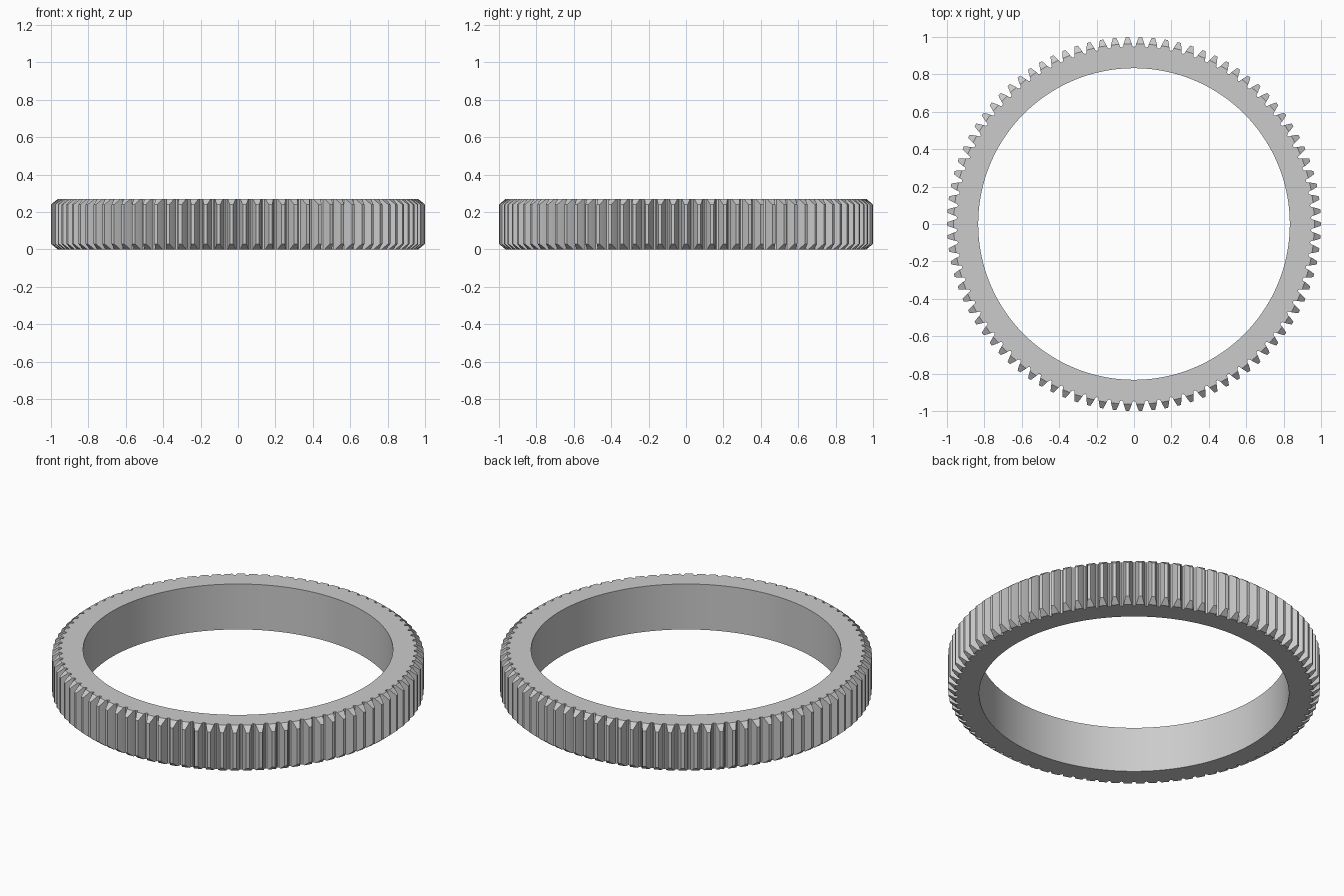
import bpy, bmesh
from math import pi, tan, acos, cos, sin, radians
from mathutils import Matrix

if "Cube" in bpy.data.objects:
    bpy.data.objects.remove(bpy.data.objects["Cube"], do_unlink=True)

# Gear dimensions
TEETH = 90
HEIGHT = 0.27
BORE = 0.833
ROOT, TIP = 0.951, 1.0
BEVEL_START, BEVEL_DROP = 0.964, 0.03
PITCH = TEETH / (TEETH + 2)
BASE = PITCH * cos(radians(20))
SECTOR = 2 * pi / TEETH


def inv(r):
    a = acos(BASE / r)
    return tan(a) - a


def half_angle(r):
    """Half the angular thickness of an involute tooth at radius r."""
    return SECTOR / 4 + inv(PITCH) - inv(r)


def top_z(r):
    t = max(0, (r - BEVEL_START) / (TIP - BEVEL_START))
    return HEIGHT - BEVEL_DROP * t


# One tooth sector: gap centre, rising flank, falling flank, gap centre
flank = [(r, -half_angle(r)) for r in (ROOT, 0.957, BEVEL_START, 0.982, TIP)]
rise = [(ROOT - 0.005, -SECTOR / 2)] + flank
outline = rise + [(r, -a) for r, a in reversed(rise)]
bore = [(BORE, SECTOR * k / 2) for k in (-1, 0, 1)]
first = next(i for i, p in enumerate(outline) if p[0] == BEVEL_START)
last = len(outline) - 1 - first

bm = bmesh.new()


def ring_points(points, upper):
    return [bm.verts.new((r * cos(a), r * sin(a),
                          top_z(r) if upper else HEIGHT - top_z(r)))
            for r, a in points]


def wall(low, high):
    for i in range(len(low) - 1):
        bm.faces.new((low[i], low[i + 1], high[i + 1], high[i]))


out_low, out_high = ring_points(outline, False), ring_points(outline, True)
in_low, in_high = ring_points(bore, False), ring_points(bore, True)
wall(out_low, out_high)
wall(in_high, in_low)
for outer, inner in ((out_low, in_low), (out_high, in_high)):
    bm.faces.new(outer[first:last + 1])                              # tooth bevel
    bm.faces.new(outer[:first + 1] + outer[last:] + inner[::-1])     # flat rim

# Repeat the sector around the axis and weld it
sector = bm.verts[:] + bm.edges[:] + bm.faces[:]
for k in range(1, TEETH):
    copy = bmesh.ops.duplicate(bm, geom=sector)["geom"]
    bmesh.ops.rotate(bm, cent=(0, 0, 0), matrix=Matrix.Rotation(k * SECTOR, 3, "Z"),
                     verts=[g for g in copy if isinstance(g, bmesh.types.BMVert)])
bmesh.ops.remove_doubles(bm, verts=bm.verts[:], dist=0.0002)
bmesh.ops.recalc_face_normals(bm, faces=bm.faces[:])

mesh = bpy.data.meshes.new("gear_ring")
bm.to_mesh(mesh)
bm.free()
gear = bpy.data.objects.new("gear_ring", mesh)
bpy.context.collection.objects.link(gear)

# Plain grey metal
grey = bpy.data.materials.new("light_grey")
grey.use_nodes = True
grey.diffuse_color = (0.6, 0.6, 0.6, 1)
grey.node_tree.nodes["Principled BSDF"].inputs["Base Color"].default_value = (0.6, 0.6, 0.6, 1)
mesh.materials.append(grey)

bpy.ops.object.select_all(action="DESELECT")
gear.select_set(True)
bpy.context.view_layer.objects.active = gear
bpy.ops.object.shade_smooth_by_angle(angle=radians(25))
